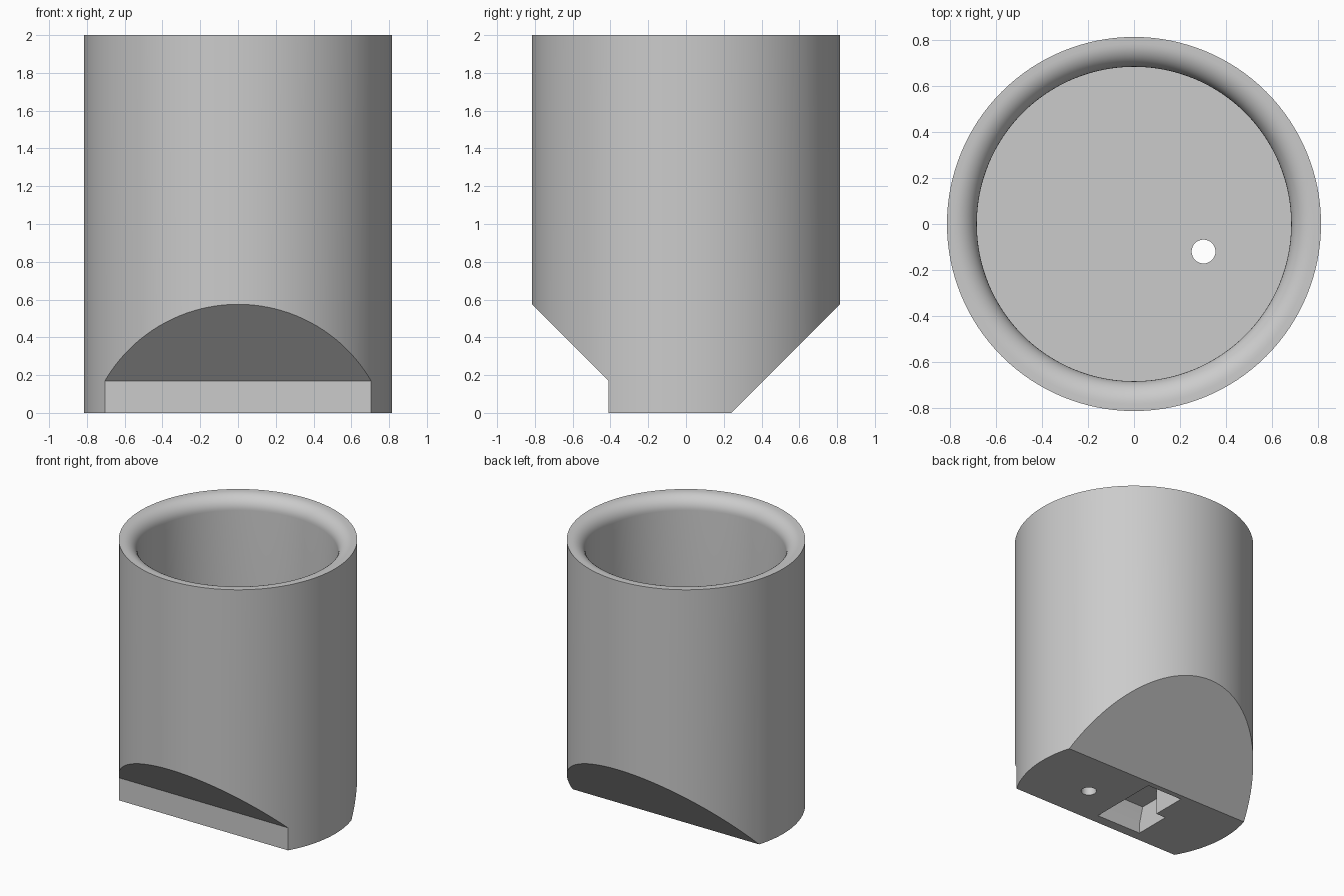
import bpy
import bmesh
import math

cube = bpy.data.objects.get("Cube")
if cube:
    bpy.data.objects.remove(cube, do_unlink=True)

R_OUT, R_IN, FILLET = 0.815, 0.685, 0.10
HEIGHT, FLOOR = 2.0, 0.6


def new_object(name, bm):
    bmesh.ops.recalc_face_normals(bm, faces=bm.faces)
    mesh = bpy.data.meshes.new(name)
    bm.to_mesh(mesh)
    bm.free()
    obj = bpy.data.objects.new(name, mesh)
    bpy.context.collection.objects.link(obj)
    return obj


def lathe(name, profile, steps):
    """Spin an (r, z) profile that starts and ends on the axis."""
    bm = bmesh.new()
    verts = [bm.verts.new((r, 0, z)) for r, z in profile]
    edges = [bm.edges.new(pair) for pair in zip(verts, verts[1:])]
    bmesh.ops.spin(bm, geom=verts + edges, cent=(0, 0, 0), axis=(0, 0, 1),
                   angle=math.tau, steps=steps, use_merge=True)
    bmesh.ops.remove_doubles(bm, verts=bm.verts, dist=1e-5)
    return new_object(name, bm)


def prism(name, profile, x0, x1):
    """Extrude a (y, z) outline along x."""
    bm = bmesh.new()
    face = bm.faces.new([bm.verts.new((x0, y, z)) for y, z in profile])
    moved = bmesh.ops.extrude_face_region(bm, geom=[face])["geom"]
    bmesh.ops.translate(bm, vec=(x1 - x0, 0, 0),
                        verts=[v for v in moved if isinstance(v, bmesh.types.BMVert)])
    return new_object(name, bm)


def cut(target, cutter):
    cutter.hide_render = True
    mod = target.modifiers.new("cut", "BOOLEAN")
    mod.operation = "DIFFERENCE"
    mod.solver = "EXACT"
    mod.object = cutter
    bpy.context.view_layer.objects.active = target
    bpy.ops.object.modifier_apply(modifier=mod.name)
    bpy.data.objects.remove(cutter, do_unlink=True)


# Cup with a rounded inner lip
lip = [(R_IN + FILLET * (1 - math.sin(a)), HEIGHT - FILLET * (1 - math.cos(a)))
       for a in (math.pi / 2 * i / 10 for i in range(11))]
profile = [(0, 0), (R_OUT, 0), (R_OUT, HEIGHT)] + lip + [(R_IN, FLOOR), (0, FLOOR)]
cup = lathe("cup_body", profile, 128)

# Front step with slope, and sloped back
cut(cup, prism("front_cutter", [(-1, -0.1), (-0.41, -0.1), (-0.41, 0.17), (-1, 0.76)], -1, 1))
cut(cup, prism("back_cutter", [(0.14, -0.1), (1, -0.1), (1, 0.76)], -1, 1))

# Stepped socket in the underside
cut(cup, prism("socket_front_cutter", [(-0.336, -0.1), (-0.336, 0.07), (-0.30, 0.19),
                                       (-0.06, 0.19), (-0.06, -0.1)], -0.33, 0.04))
cut(cup, prism("socket_back_cutter", [(-0.12, -0.1), (-0.12, 0.19), (0.2, 0.19),
                                      (0.2, -0.1)], -0.25, 0.04))

# Drain hole through the floor
hole = lathe("hole_cutter", [(0, -0.1), (0.052, -0.1), (0.052, 1), (0, 1)], 32)
hole.location = (0.303, -0.12, 0)
bpy.context.view_layer.update()
cut(cup, hole)

# Single grey material
grey = bpy.data.materials.new("light_grey")
grey.use_nodes = True
colour = (0.6, 0.6, 0.6, 1)
grey.diffuse_color = colour
grey.node_tree.nodes["Principled BSDF"].inputs["Base Color"].default_value = colour
cup.data.materials.clear()
cup.data.materials.append(grey)

bpy.ops.object.select_all(action="DESELECT")
cup.select_set(True)
bpy.context.view_layer.objects.active = cup
bpy.ops.object.shade_smooth_by_angle(angle=math.radians(30))
